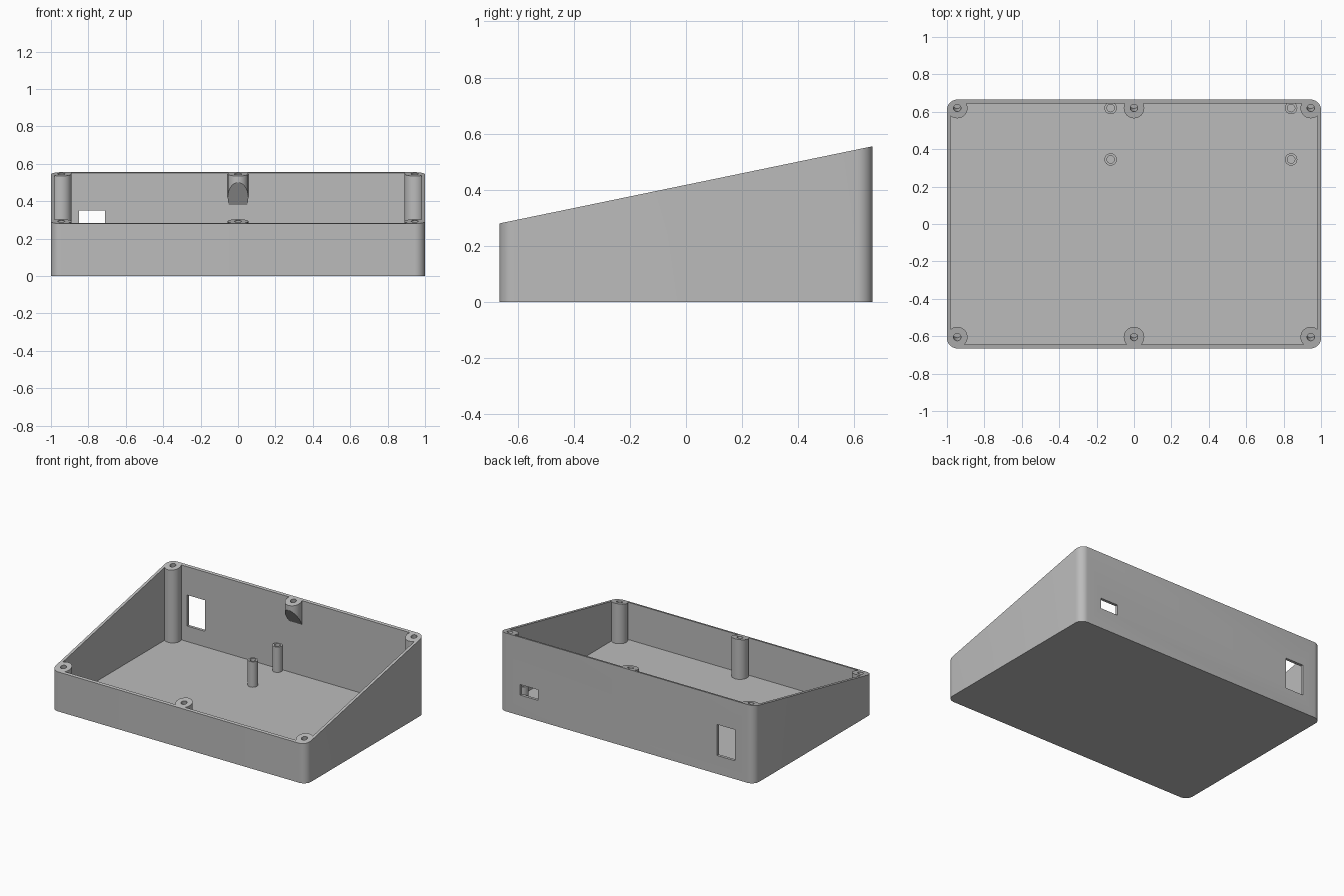
import bpy, bmesh, math
from mathutils import Matrix, Vector

if "Cube" in bpy.data.objects:
    bpy.data.objects.remove(bpy.data.objects["Cube"], do_unlink=True)

HX, HY = 1.0, 0.665            # half width and half depth
LOW, HIGH = 0.28, 0.555        # front and back heights
WALL, FLOOR = 0.02, 0.02
BOSS_R, HOLE_R = 0.055, 0.02
TILT = math.atan2(HIGH - LOW, 2 * HY)

grey = bpy.data.materials.new("plastic_grey")
grey.use_nodes = True
grey.diffuse_color = (0.5, 0.5, 0.5, 1)
grey.node_tree.nodes["Principled BSDF"].inputs["Base Color"].default_value = (0.5, 0.5, 0.5, 1)


def slope(y):
    """Height of the slanted rim at depth y."""
    return LOW + (HIGH - LOW) * (y + HY) / (2 * HY)


def circle(cx, cy, r, n=40):
    return [(cx + r * math.cos(2 * math.pi * i / n),
             cy + r * math.sin(2 * math.pi * i / n)) for i in range(n)]


def rounded_rect(hx, hy, r, n=10):
    pts = []
    for k, (sx, sy) in enumerate([(1, 1), (-1, 1), (-1, -1), (1, -1)]):
        for i in range(n + 1):
            a = math.pi / 2 * (k + i / n)
            pts.append((sx * (hx - r) + r * math.cos(a), sy * (hy - r) + r * math.sin(a)))
    return pts


def prism(name, outline, bottom, top):
    """Vertical prism whose ends are heights, or functions of y."""
    bot = bottom if callable(bottom) else lambda y: bottom
    cap = top if callable(top) else lambda y: top
    bm = bmesh.new()
    lower = [bm.verts.new((x, y, bot(y))) for x, y in outline]
    upper = [bm.verts.new((x, y, cap(y))) for x, y in outline]
    bm.faces.new(lower[::-1])
    bm.faces.new(upper)
    n = len(outline)
    for i in range(n):
        j = (i + 1) % n
        bm.faces.new((lower[i], lower[j], upper[j], upper[i]))
    mesh = bpy.data.meshes.new(name)
    bm.to_mesh(mesh)
    bm.free()
    mesh.materials.append(grey)
    ob = bpy.data.objects.new(name, mesh)
    bpy.context.collection.objects.link(ob)
    return ob


def box(name, x0, x1, y0, y1, z0, z1):
    return prism(name, [(x0, y0), (x1, y0), (x1, y1), (x0, y1)], z0, z1)


def activate(ob):
    bpy.ops.object.select_all(action='DESELECT')
    ob.select_set(True)
    bpy.context.view_layer.objects.active = ob


def subtract(target, cutter):
    """Cut one solid from another, then discard the cutter."""
    activate(target)
    mod = target.modifiers.new("cut", 'BOOLEAN')
    mod.operation, mod.solver, mod.object = 'DIFFERENCE', 'EXACT', cutter
    bpy.ops.object.modifier_apply(modifier=mod.name)
    bpy.data.objects.remove(cutter, do_unlink=True)


def smooth(ob):
    activate(ob)
    bpy.ops.object.shade_smooth_by_angle(angle=math.radians(30))


# Outer body with slanted top
shell = prism("enclosure_shell", rounded_rect(HX, HY, BOSS_R), 0, slope)

# Cavity, leaving screw bosses standing at the corners and middle of each long wall
ix, iy = HX - WALL, HY - WALL
cavity = box("cavity", -ix, ix, -iy, iy, FLOOR, 1)
bosses = [(x, y) for x in (-0.945, 0, 0.945) for y in (-0.605, 0.62)]
for x, y in bosses:
    hanging = x == 0 and y > 0
    # The rear middle boss hangs from the wall on a slanted underside
    under = (lambda v: 0.5 - (v - 0.565) * 1.5) if hanging else -0.1
    subtract(cavity, prism("boss", circle(x, y, BOSS_R), under, 1.2))
subtract(shell, cavity)

# Screw holes square to the slanted rim
for x, y in bosses:
    hole = prism("screw_hole", circle(0, 0, HOLE_R, 24), -0.08, 0.1)
    hole.data.transform(Matrix.Translation(Vector((x, y, slope(y)))) @ Matrix.Rotation(TILT, 4, 'X'))
    subtract(shell, hole)

# Openings in the back wall
subtract(shell, box("socket_opening", -0.85, -0.71, 0.6, 0.7, 0.13, 0.35))
subtract(shell, box("port_opening", 0.695, 0.835, 0.648 - 0.02, 0.7, 0.145, 0.22))
smooth(shell)

# Circuit board standoffs
for side, x in (("right", -0.125), ("left", 0.84)):
    for end, y in (("front", 0.345), ("back", 0.62)):
        post = prism(f"standoff_{end}_{side}", circle(x, y, 0.033, 32), FLOOR - 0.01, 0.2)
        subtract(post, prism("pilot_hole", circle(x, y, HOLE_R, 24), FLOOR, 0.3))
        smooth(post)
